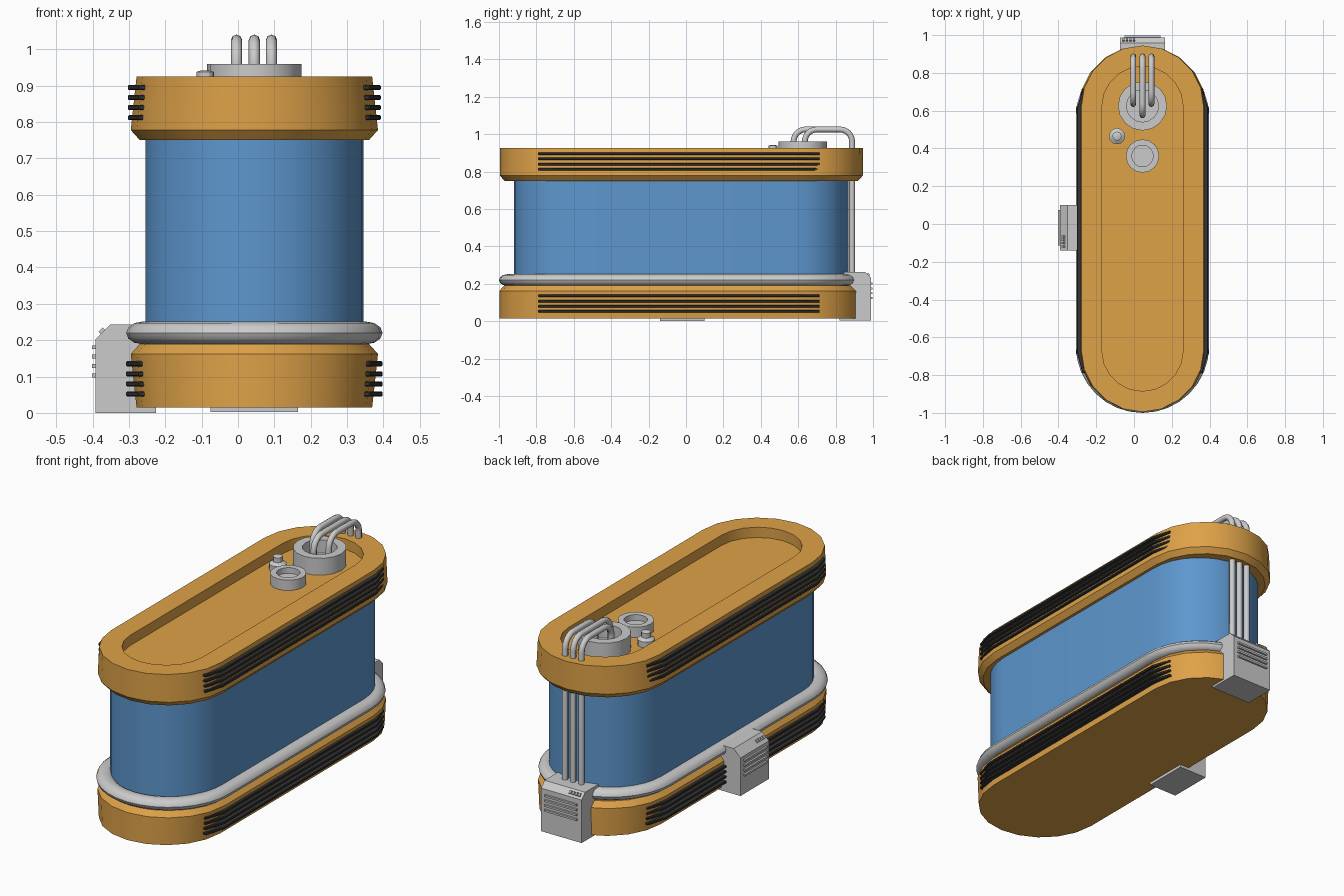
import bpy, bmesh, math
from mathutils import Vector

if "Cube" in bpy.data.objects:
    bpy.data.objects.remove(bpy.data.objects["Cube"])

CX, CY = 0.045, -0.025   # plan centre of the tank


def material(name, rgb):
    m = bpy.data.materials.new(name)
    m.diffuse_color = (*rgb, 1)
    m.use_nodes = True
    m.node_tree.nodes["Principled BSDF"].inputs["Base Color"].default_value = m.diffuse_color
    return m


ORANGE = material("orange_paint", (0.73, 0.36, 0.065))
BLUE = material("blue_glass", (0.11, 0.31, 0.62))
DARK = material("dark_rubber", (0.035, 0.035, 0.037))


def finish(name, bm, mat=None, smooth=None):
    bmesh.ops.recalc_face_normals(bm, faces=bm.faces)
    me = bpy.data.meshes.new(name)
    bm.to_mesh(me)
    bm.free()
    ob = bpy.data.objects.new(name, me)
    bpy.context.collection.objects.link(ob)
    if mat:
        me.materials.append(mat)
    if smooth:
        bpy.ops.object.select_all(action='DESELECT')
        ob.select_set(True)
        bpy.context.view_layer.objects.active = ob
        bpy.ops.object.shade_smooth_by_angle(angle=math.radians(smooth))
    return ob


def stadium(hw, hl, z, n, cy):
    pts = []
    for side in (0, 1):
        for i in range(n + 1):
            a = math.pi * (side + i / n)
            y = (hl - hw) * (1 if side == 0 else -1)
            pts.append((CX + hw * math.cos(a), cy + y + hw * math.sin(a), z))
    return pts


def loft(name, sections, n, mat=None, smooth=30, closed=False, cy=CY):
    """Skin a stack of stadium outlines (half width, half length, z)."""
    bm = bmesh.new()
    rings = [[bm.verts.new(p) for p in stadium(*s, n, cy)] for s in sections]
    pairs = list(zip(rings, rings[1:])) + ([(rings[-1], rings[0])] if closed else [])
    for a, b in pairs:
        for i in range(len(a)):
            j = (i + 1) % len(a)
            bm.faces.new((a[i], a[j], b[j], b[i]))
    if not closed:
        bm.faces.new(rings[0])
        bm.faces.new(rings[-1])
    return finish(name, bm, mat, smooth)


def prism(name, outline, offset, mat=None, bevel=0):
    """Extrude a 3D polygon along an offset vector."""
    bm = bmesh.new()
    f = bm.faces.new([bm.verts.new(p) for p in outline])
    r = bmesh.ops.extrude_face_region(bm, geom=[f])
    bmesh.ops.translate(bm, vec=offset, verts=[v for v in r['geom'] if isinstance(v, bmesh.types.BMVert)])
    if bevel:
        bmesh.ops.bevel(bm, geom=bm.edges[:], offset=bevel, segments=1, affect='EDGES')
    return finish(name, bm, mat)


def lathe(name, profile, x, y, n=16):
    """Spin an (r, z) profile about a vertical axis."""
    bm = bmesh.new()
    rings = [[bm.verts.new((x + r * math.cos(2 * math.pi * i / n), y + r * math.sin(2 * math.pi * i / n), z))
              for i in range(n)] for r, z in profile]
    for a, b in zip(rings, rings[1:]):
        for i in range(n):
            bm.faces.new((a[i], a[(i + 1) % n], b[(i + 1) % n], b[i]))
    bm.faces.new(rings[0])
    bm.faces.new(rings[-1])
    return finish(name, bm, None, 30)


# glass tank body
loft("glass_tank", [(0.30, 0.895, 0.17), (0.30, 0.895, 0.77)], 16, BLUE)

# top cap with recessed lid, and bottom cap
loft("top_cap", [(0.315, 0.945, 0.75), (0.34, 0.97, 0.778), (0.324, 0.97, 0.925),
                 (0.215, 0.86, 0.925), (0.215, 0.86, 0.87)], 10, ORANGE)
loft("bottom_cap", [(0.324, 0.965, 0.015), (0.34, 0.965, 0.162), (0.315, 0.94, 0.19)],
     10, ORANGE, cy=-0.033)

# padded bumper ring
loft("bumper_ring", [(0.3085 + 0.044 * math.cos(a), 0.916 + 0.044 * math.cos(a), 0.22 + 0.031 * math.sin(a))
                     for a in [2 * math.pi * i / 12 for i in range(12)]], 16, None, 40, True, -0.04)

# dark side slats on both caps
for cap, z0, outer in (("top", 0.812, 0.348), ("bottom", 0.052, 0.353)):
    for side, sx in (("left", -1), ("right", 1)):
        for k in range(4):
            z = z0 + 0.0277 * k - 0.007
            plan = [(0.255, -0.79), (0.318, -0.79), (outer, -0.68), (outer, 0.61), (0.318, 0.715), (0.255, 0.715)]
            prism(f"{cap}_{side}_slat_{k + 1}", [(CX + sx * x, y, z) for x, y in plan],
                  (0, 0, 0.014), DARK, 0.003)


# junction boxes with chamfered top, vents and buttons
def junction_box(name, place, depth, height, cut):
    """place(u, d, z): u across the box, d outwards from its inner face."""
    def vec(u, d, z):
        return Vector(place(u, d, z))
    hw = 0.12
    o = [(0, 0), (depth, 0), (depth, height - cut), (depth - cut, height), (0, height)]
    across = vec(hw, 0, 0) - vec(-hw, 0, 0)
    prism(name, [vec(-hw, d, z) for d, z in o], across)
    for k in range(4):
        z = height - 0.14 + 0.026 * k
        q = [(depth - 0.01, z - 0.005), (depth + 0.01, z - 0.005), (depth + 0.01, z + 0.005), (depth - 0.01, z + 0.005)]
        prism(f"{name}_vent_{k + 1}", [vec(-0.095, d, zz) for d, zz in q], vec(0.095, 0, 0) - vec(-0.095, 0, 0))
        u = -0.105 + 0.018 * k
        dm, zm = depth - cut / 2, height - cut / 2
        q = [(dm - 0.012, zm), (dm, zm - 0.012), (dm + 0.012, zm), (dm, zm + 0.012)]
        prism(f"{name}_button_{k + 1}", [vec(u, d, zz) for d, zz in q], vec(0.011, 0, 0) - vec(0, 0, 0))


junction_box("back_box", lambda u, d, z: (CX + u, 0.82 + d, z + 0.003), 0.168, 0.26, 0.03)
junction_box("side_box", lambda u, d, z: (-0.225 - d, -0.02 + u, z), 0.167, 0.243, 0.04)

# lid fittings
lathe("pipe_socket", [(0.13, 0.865), (0.13, 0.96), (0.085, 0.96), (0.085, 0.89)], CX, 0.625)
lathe("filler_socket", [(0.088, 0.865), (0.088, 0.925), (0.057, 0.925), (0.057, 0.895)], CX, 0.36)
lathe("valve_nub", [(0.043, 0.865), (0.043, 0.90), (0.024, 0.912), (0.024, 0.938), (0.012, 0.942)], -0.09, 0.465, 12)

# three pipes looping from the socket, down the back and into the back box
for k, (x, y0) in enumerate(((-0.004, 0.635), (CX, 0.575), (0.092, 0.635))):
    r, top, yb = 0.065, 1.025, 0.888
    arc = [math.pi / 2 * i / 6 for i in range(7)]
    pts = [(x, y0, 0.88)]
    pts += [(x, y0 + r - r * math.cos(a), top - r + r * math.sin(a)) for a in arc]
    pts += [(x, yb - r + r * math.sin(a), top - r + r * math.cos(a)) for a in arc]
    pts += [(x, yb, 0.22)]
    cu = bpy.data.curves.new(f"pipe_{k + 1}", 'CURVE')
    cu.dimensions = '3D'
    cu.bevel_depth = 0.0155
    cu.bevel_resolution = 2
    cu.use_fill_caps = True
    sp = cu.splines.new('POLY')
    sp.points.add(len(pts) - 1)
    for p, co in zip(sp.points, pts):
        p.co = (*co, 1)
    bpy.context.collection.objects.link(bpy.data.objects.new(f"pipe_{k + 1}", cu))
